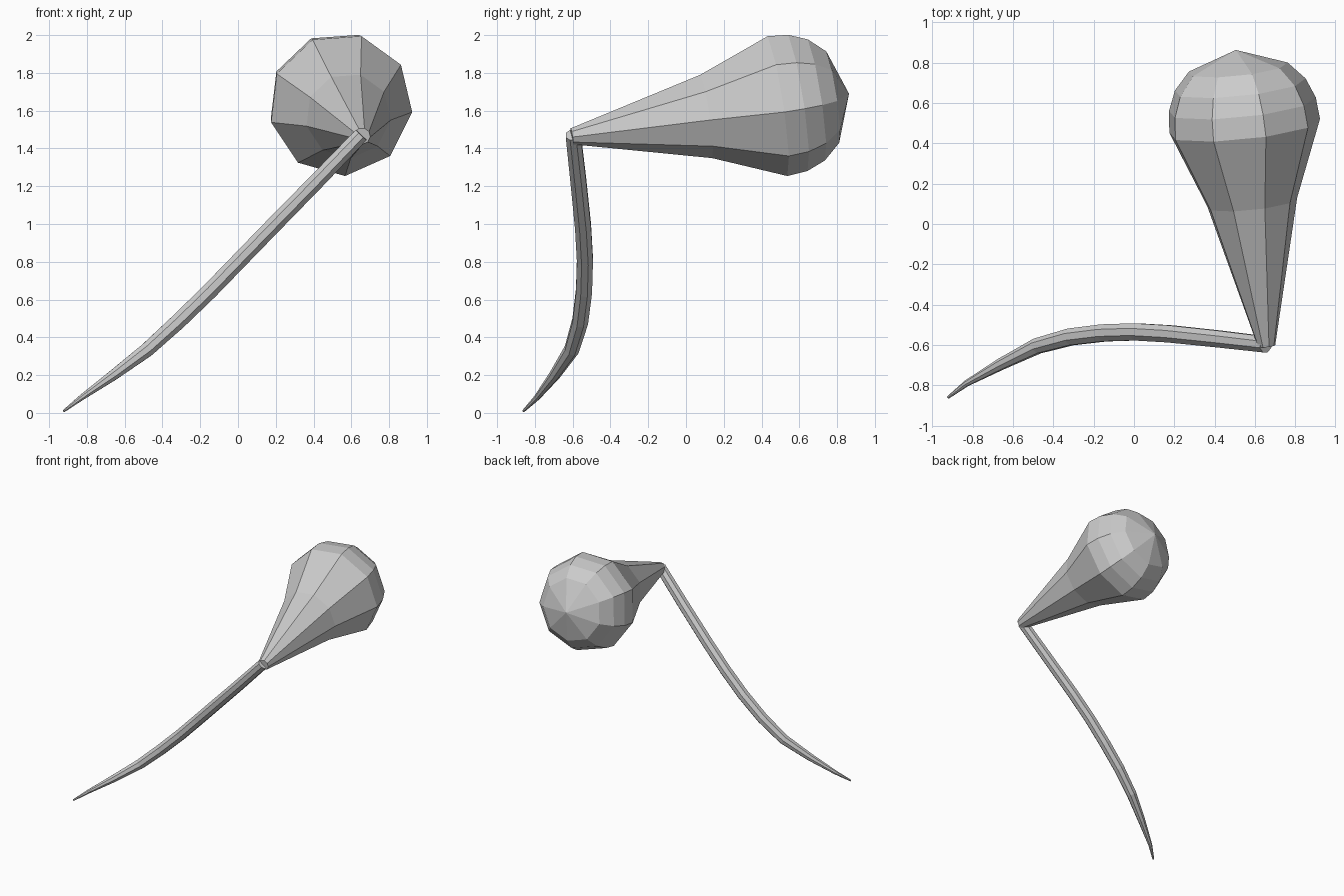
import bpy, bmesh
from math import cos, sin, radians, tau
from mathutils import Vector

if "Cube" in bpy.data.objects:
    bpy.data.objects.remove(bpy.data.objects["Cube"])


def loft(name, points, radii, sides, ref, start_angle):
    """Sweep a polygon along points; a zero radius closes to a single tip."""
    pts = [Vector(p) for p in points]
    bm = bmesh.new()
    rings = []
    for i, (p, r) in enumerate(zip(pts, radii)):
        t = (pts[min(i + 1, len(pts) - 1)] - pts[max(i - 1, 0)]).normalized()
        u = (Vector(ref) - t * t.dot(Vector(ref))).normalized()
        v = u.cross(t)
        if r == 0:
            rings.append([bm.verts.new(p)] * sides)
            continue
        rings.append([bm.verts.new(p + r * (u * cos(a) + v * sin(a)))
                      for a in (start_angle + tau * k / sides for k in range(sides))])
    for a, b in zip(rings, rings[1:]):
        for k in range(sides):
            n = (k + 1) % sides
            corners = [a[k], a[n], b[n], b[k]]
            bm.faces.new(list(dict.fromkeys(corners)))
    for ring in (rings[0], rings[-1]):
        if ring[0] is not ring[1]:
            bm.faces.new(ring)
    bmesh.ops.recalc_face_normals(bm, faces=bm.faces)
    mesh = bpy.data.meshes.new(name)
    bm.to_mesh(mesh)
    bm.free()
    obj = bpy.data.objects.new(name, mesh)
    bpy.context.collection.objects.link(obj)
    return obj


# Bulb: nine-sided pear shape along a tilted axis, as (distance, radius)
base = Vector((0.657, -0.605, 1.465))
tip = Vector((0.505, 0.863, 1.69))
axis = (tip - base).normalized()
profile = [(0, 0.044), (0.72, 0.228), (1.10, 0.382), (1.21, 0.372),
           (1.31, 0.331), (1.40, 0.25), ((tip - base).length, 0)]
loft("bulb", [base + axis * d for d, r in profile], [r for d, r in profile],
     9, (1, 0, 0), radians(73.3))

# Stem: thin curved stalk tapering to a point at the ground
path = [(-0.922, -0.86, 0.01), (-0.83, -0.79, 0.08), (-0.66, -0.695, 0.2),
        (-0.48, -0.605, 0.335), (-0.315, -0.56, 0.485), (-0.15, -0.54, 0.645),
        (0.01, -0.535, 0.81), (0.18, -0.545, 0.985), (0.42, -0.57, 1.23),
        (0.653, -0.597, 1.472)]
width = [0.007, 0.016, 0.03, 0.041, 0.045, 0.046, 0.046, 0.046, 0.045, 0.043]
loft("stem", path, width, 8, (0, 1, 0), radians(22.5))
